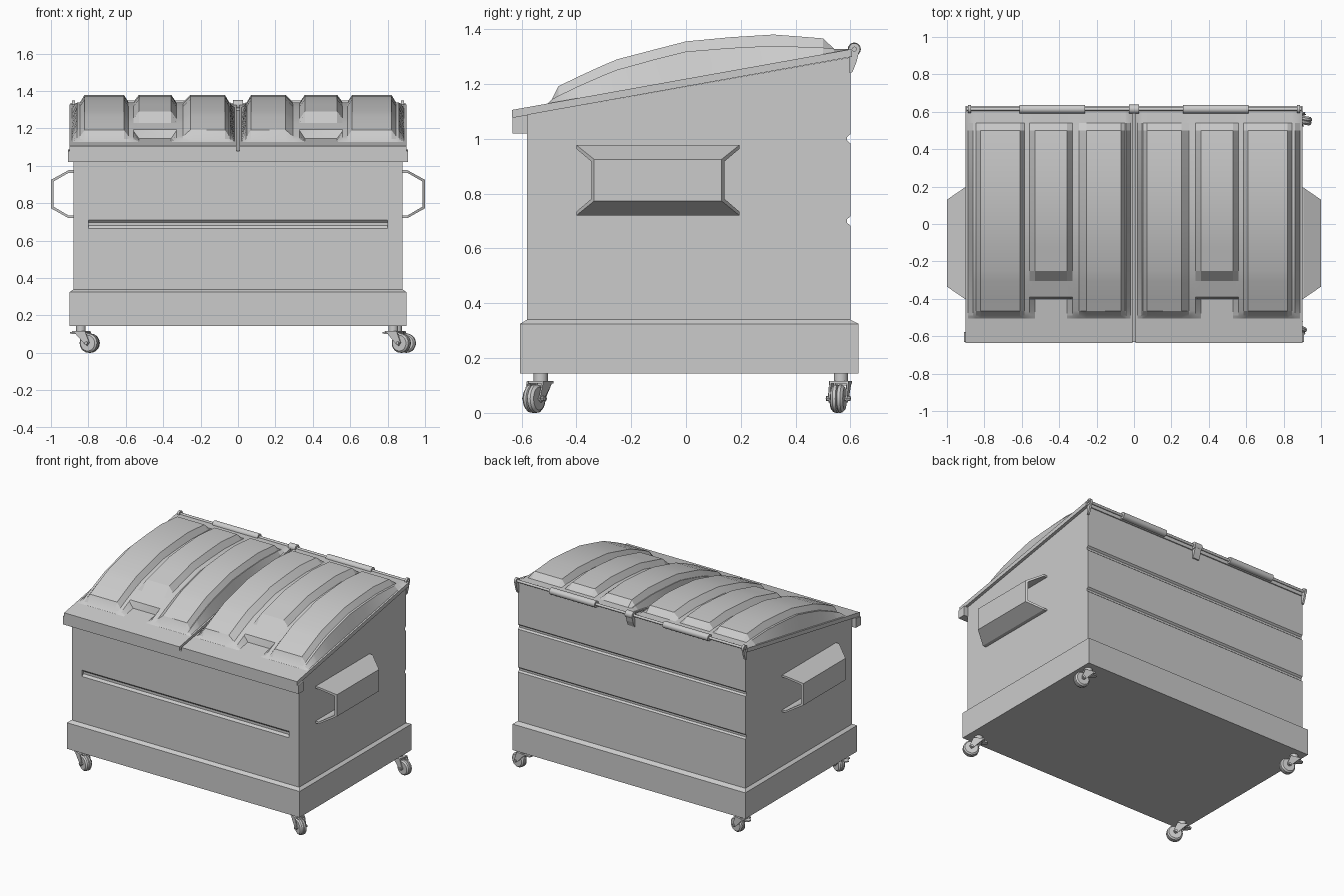
import bpy, bmesh, math
from mathutils import Vector, Matrix

if "Cube" in bpy.data.objects:
    bpy.data.objects.remove(bpy.data.objects["Cube"])


def make(name, verts, faces):
    me = bpy.data.meshes.new(name)
    me.from_pydata([tuple(v) for v in verts], [], faces)
    bm = bmesh.new()
    bm.from_mesh(me)
    bmesh.ops.recalc_face_normals(bm, faces=bm.faces)
    bm.to_mesh(me)
    bm.free()
    ob = bpy.data.objects.new(name, me)
    bpy.context.collection.objects.link(ob)
    return ob


def loft(name, loops, closed=False):
    """Skin equal-length loops; cap the ends, or join last to first."""
    n, k = len(loops[0]), len(loops)
    faces = [(a * n + i, a * n + (i + 1) % n, (a + 1) % k * n + (i + 1) % n, (a + 1) % k * n + i)
             for a in range(k if closed else k - 1) for i in range(n)]
    if not closed:
        faces += [tuple(range(n)), tuple(range((k - 1) * n, k * n))]
    return make(name, [v for l in loops for v in l], faces)


def prism(name, yz, x0, x1):
    return loft(name, [[(x, y, z) for y, z in yz] for x in (x0, x1)])


def box(name, x0, x1, y0, y1, z0, z1):
    return prism(name, [(y0, z0), (y1, z0), (y1, z1), (y0, z1)], x0, x1)


def smooth(ob, deg=35):
    bpy.ops.object.select_all(action='DESELECT')
    ob.select_set(True)
    bpy.context.view_layer.objects.active = ob
    bpy.ops.object.shade_smooth_by_angle(angle=math.radians(deg))


def lathe(name, prof, center, axis='X', n=16):
    """Revolve (along, radius) pairs around an axis through center."""
    loops = []
    for s, r in prof:
        ring = []
        for i in range(n):
            a, b = (r * f(2 * math.pi * i / n) for f in (math.cos, math.sin))
            ring.append(Vector(center) + Vector({'X': (s, a, b), 'Y': (a, s, b), 'Z': (a, b, s)}[axis]))
        loops.append(ring)
    ob = loft(name, loops)
    smooth(ob)
    return ob


def mirror_x(ob):
    ob.modifiers.new("Mirror", 'MIRROR')


# Body with two pressed grooves across the back
profile = [(-0.58, 0.2), (0.6, 0.2)]
for z in (0.7, 1.0):
    profile += [(0.6, z - 0.017), (0.588, z - 0.007), (0.588, z + 0.007), (0.6, z + 0.017)]
profile += [(0.6, 1.297), (-0.58, 1.087)]
body = prism("body", profile, -0.88, 0.88)

# Groove in the front wall
cutter = prism("groove_cutter", [(-0.62, 0.665), (-0.58, 0.665), (-0.567, 0.68), (-0.567, 0.697),
                                 (-0.58, 0.71), (-0.62, 0.71)], -0.8, 0.8)
cutter.hide_render = True
mod = body.modifiers.new("Groove", 'BOOLEAN')
mod.operation = 'DIFFERENCE'
mod.solver = 'EXACT'
mod.object = cutter
bpy.context.view_layer.objects.active = body
bpy.ops.object.modifier_apply(modifier=mod.name)
bpy.data.objects.remove(cutter)

# Base skirt with chamfered top
loft("base_skirt", [[(-x, y0, z), (x, y0, z), (x, y1, z), (-x, y1, z)] for x, y0, y1, z in
                    ((0.9, -0.605, 0.63, 0.143), (0.9, -0.605, 0.63, 0.325), (0.88, -0.58, 0.6, 0.34))])

# Front lip under the lids
prism("front_lip", [(-0.632, 1.02), (-0.578, 1.02), (-0.578, 1.088), (-0.632, 1.078)], -0.91, 0.91)


# Lifting pockets: open tubes with slanted ends
def pocket_loop(t, end):
    pts = [(0.875, 0.977 - t), (0.905, 0.977 - t), (1.0 - t, 0.925 - t * 0.6),
           (1.0 - t, 0.773 + t * 0.6), (0.905, 0.72 + t), (0.875, 0.72 + t)]
    ys = []
    for x, z in pts:
        inset = max(0, x - 0.905) / 0.095 * 0.065
        ys.append((x, -0.4 + inset if end == 0 else 0.195 - inset, z))
    return ys


mirror_x(loft("lifting_pocket", [pocket_loop(0, 0), pocket_loop(0, 1),
                                 pocket_loop(0.014, 1), pocket_loop(0.014, 0)], closed=True))

# Lid: rim, dome, and three raised ribs with a grip notch under the middle rib
cols = [(0.008, 'rim'), (0.02, 'rim'), (0.042, 'dome'), (0.047, 'dome'), (0.07, 'rib'), (0.255, 'rib'),
        (0.295, 'dome'), (0.33, 'mid'), (0.357, 'midrib'), (0.53, 'midrib'), (0.56, 'mid'),
        (0.585, 'dome'), (0.61, 'rib'), (0.82, 'rib'), (0.845, 'dome'), (0.86, 'dome'),
        (0.888, 'rim'), (0.9, 'rim')]
rows = [(-0.635, 0, 0), (-0.505, 0, 0), (-0.49, 1.143, 1.143), (-0.465, 1.157, 1.192),
        (-0.402, 1.187, 1.222), (-0.39, 1.193, 1.228), (-0.305, 1.23, 1.267), (-0.25, 1.252, 1.29),
        (-0.12, 1.288, 1.324), (0.0, 1.318, 1.355), (0.16, 1.331, 1.37), (0.32, 1.339, 1.38),
        (0.5, 1.332, 1.366), (0.54, 1.328, 1.328), (0.605, 0, 0)]


def lid_height(kind, y, dome, rib):
    base = 1.105 + (y + 0.635) * 0.179
    if kind == 'rim' or dome == 0 or (kind == 'midrib' and y < -0.4):
        return base
    if kind == 'rib' or (kind == 'midrib' and y > -0.28):
        return rib
    return dome


nc, nr = len(cols), len(rows)
verts = [(x, y, lid_height(k, y, d, r)) for y, d, r in rows for x, k in cols]
faces = [(j * nc + i, j * nc + i + 1, (j + 1) * nc + i + 1, (j + 1) * nc + i)
         for j in range(nr - 1) for i in range(nc - 1)]
edge = ([i for i in range(nc)] + [j * nc + nc - 1 for j in range(1, nr)]
        + [(nr - 1) * nc + i for i in range(nc - 2, -1, -1)] + [j * nc for j in range(nr - 2, 0, -1)])
start, m = len(verts), len(edge)
verts += [(verts[e][0], verts[e][1], verts[e][2] - 0.028) for e in edge]
faces += [(edge[i], edge[(i + 1) % m], start + (i + 1) % m, start + i) for i in range(m)]
faces.append(tuple(range(start, start + m)))
lid = make("lid", verts, faces)
mirror_x(lid)
smooth(lid, 20)

# Hinge rod, sleeves and brackets
HY, HZ = 0.614, 1.327
lathe("hinge_rod", [(-0.895, 0.009), (0.895, 0.009)], (0, HY, HZ), n=12)
mirror_x(lathe("hinge_sleeve", [(0.263, 0.023), (0.613, 0.023)], (0, HY, HZ)))
mirror_x(lathe("hinge_end", [(0.872, 0.021), (0.888, 0.021)], (0, HY, HZ)))
lathe("hinge_centre", [(-0.028, 0.024), (0.028, 0.024)], (0, HY, HZ))
bracket = [(0.597, 1.24), (0.607, 1.243), (0.622, 1.28), (0.633, 1.325), (0.597, 1.325)]
prism("centre_bracket", bracket, -0.025, 0.025)
mirror_x(prism("end_bracket", bracket, 0.873, 0.887))


# Swivel casters, trailing along local +x
def caster(label, x, y, yaw):
    parts = [
        lathe("stem", [(0.112, 0.026), (0.146, 0.026)], (0, 0, 0), 'Z'),
        lathe("wheel", [(-0.023, 0.028), (-0.023, 0.042), (-0.014, 0.051), (-0.003, 0.052), (0, 0.046),
                        (0.003, 0.052), (0.014, 0.051), (0.023, 0.042), (0.023, 0.028)],
              (0.05, 0, 0.052), 'Y', 20),
        lathe("axle", [(-0.044, 0.009), (0.044, 0.009)], (0.05, 0, 0.052), 'Y', 8),
        box("fork_crown", -0.032, 0.04, -0.035, 0.035, 0.107, 0.117),
        loft("brake_tab", [[(-0.058, -0.012, 0.103), (-0.058, 0.012, 0.103), (-0.058, 0.012, 0.111),
                            (-0.058, -0.012, 0.111)],
                           [(-0.02, -0.025, 0.1), (-0.02, 0.025, 0.1), (-0.02, 0.025, 0.117),
                            (-0.02, -0.025, 0.117)]])]
    side = [(-0.03, 0.117), (0.04, 0.117), (0.064, 0.055), (0.052, 0.038), (0.038, 0.046)]
    for s in (-1, 1):
        parts.append(loft("fork_side", [[(px, s * w, pz) for px, pz in side] for w in (0.029, 0.035)]))
    mat = Matrix.Translation((x, y, 0)) @ Matrix.Rotation(math.radians(yaw), 4, 'Z')
    for p in parts:
        p.name = label + "_caster_" + p.name.split(".")[0]
        p.matrix_world = mat


caster("front_left", -0.84, -0.53, -25)
caster("front_right", 0.83, -0.53, -30)
caster("rear_left", -0.84, 0.565, -12)
caster("rear_right", 0.85, 0.565, -10)
